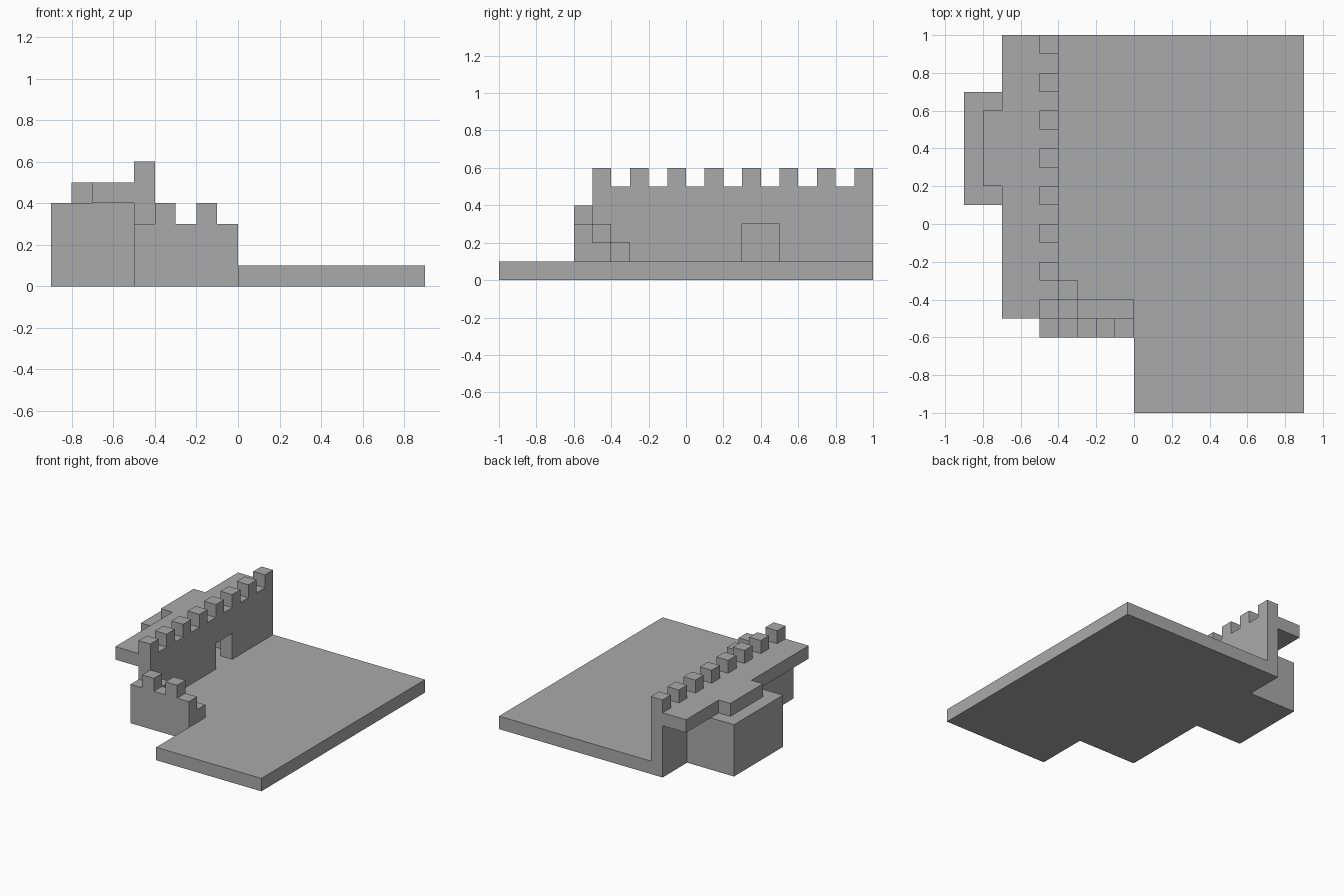
import bpy
import bmesh
from mathutils import Vector

cube = bpy.data.objects.get("Cube")
if cube:
    bpy.data.objects.remove(cube, do_unlink=True)

stone = bpy.data.materials.new("grey_stone")
stone.use_nodes = True
GREY = (0.4, 0.4, 0.4, 1)
stone.diffuse_color = GREY
stone.node_tree.nodes["Principled BSDF"].inputs["Base Color"].default_value = GREY


def prism(name, outline, low, high, axis="z"):
    """Extrude a flat outline along one axis from low to high."""
    place = {"x": lambda a, b: Vector((low, a, b)),
             "y": lambda a, b: Vector((a, low, b)),
             "z": lambda a, b: Vector((a, b, low))}[axis]
    along = Vector([(high - low) * (axis == c) for c in "xyz"])
    bm = bmesh.new()
    base = bm.faces.new([bm.verts.new(place(a, b)) for a, b in outline])
    grown = bmesh.ops.extrude_face_region(bm, geom=[base], use_keep_orig=True)
    bmesh.ops.translate(bm, vec=along,
                        verts=[g for g in grown["geom"] if isinstance(g, bmesh.types.BMVert)])
    bmesh.ops.recalc_face_normals(bm, faces=bm.faces[:])
    mesh = bpy.data.meshes.new(name)
    bm.to_mesh(mesh)
    bm.free()
    mesh.materials.append(stone)
    obj = bpy.data.objects.new(name, mesh)
    bpy.context.collection.objects.link(obj)
    return obj


def rect(a0, a1, b0, b1):
    return [(a0, b0), (a1, b0), (a1, b1), (a0, b1)]


def battlement(start, count, top, first_high):
    """Crenellated top line made of equal teeth and gaps."""
    points = []
    for i in range(count):
        z = top + (0.1 if (i % 2 == 0) == first_high else 0)
        points += [(start + i * 0.1, z), (start + (i + 1) * 0.1, z)]
    return points


# Courtyard slab, including the tower footing
prism("courtyard_floor", [(-0.5, -0.6), (0, -0.6), (0, -1), (0.9, -1), (0.9, 1), (-0.5, 1),
                          (-0.5, 0.7), (-0.9, 0.7), (-0.9, 0.1), (-0.5, 0.1)], 0, 0.1)

# Long wall with a doorway into the tower
doorway = [(1, 0.1), (0.5, 0.1), (0.5, 0.3), (0.3, 0.3), (0.3, 0.1), (-0.5, 0.1)]
merlons = battlement(-0.5, 15, 0.5, True)
prism("long_wall", merlons + doorway, -0.5, -0.4, "x")

# Short front wall
prism("front_wall", battlement(-0.5, 5, 0.3, False) + [(0, 0.1), (-0.5, 0.1)],
      -0.6, -0.5, "y")

# Hollow tower, closed by the long wall and the walkway
prism("tower_walls", [(-0.5, 0.1), (-0.5, 0.2), (-0.8, 0.2), (-0.8, 0.6), (-0.5, 0.6),
                      (-0.5, 0.7), (-0.9, 0.7), (-0.9, 0.1)], 0.1, 0.4)

# Overhanging walkway with the tower roof
prism("walkway", [(-0.5, -0.5), (-0.5, 1), (-0.7, 1), (-0.7, 0.6), (-0.8, 0.6),
                  (-0.8, 0.2), (-0.7, 0.2), (-0.7, -0.5)], 0.4, 0.5)

# Ledge and steps behind the front wall
prism("wall_ledge", rect(-0.4, 0, -0.5, -0.4), 0.1, 0.2)
prism("lower_step", rect(-0.4, -0.3, -0.4, -0.3), 0.1, 0.2)
prism("upper_step", rect(-0.4, -0.3, -0.5, -0.4), 0.2, 0.3)
